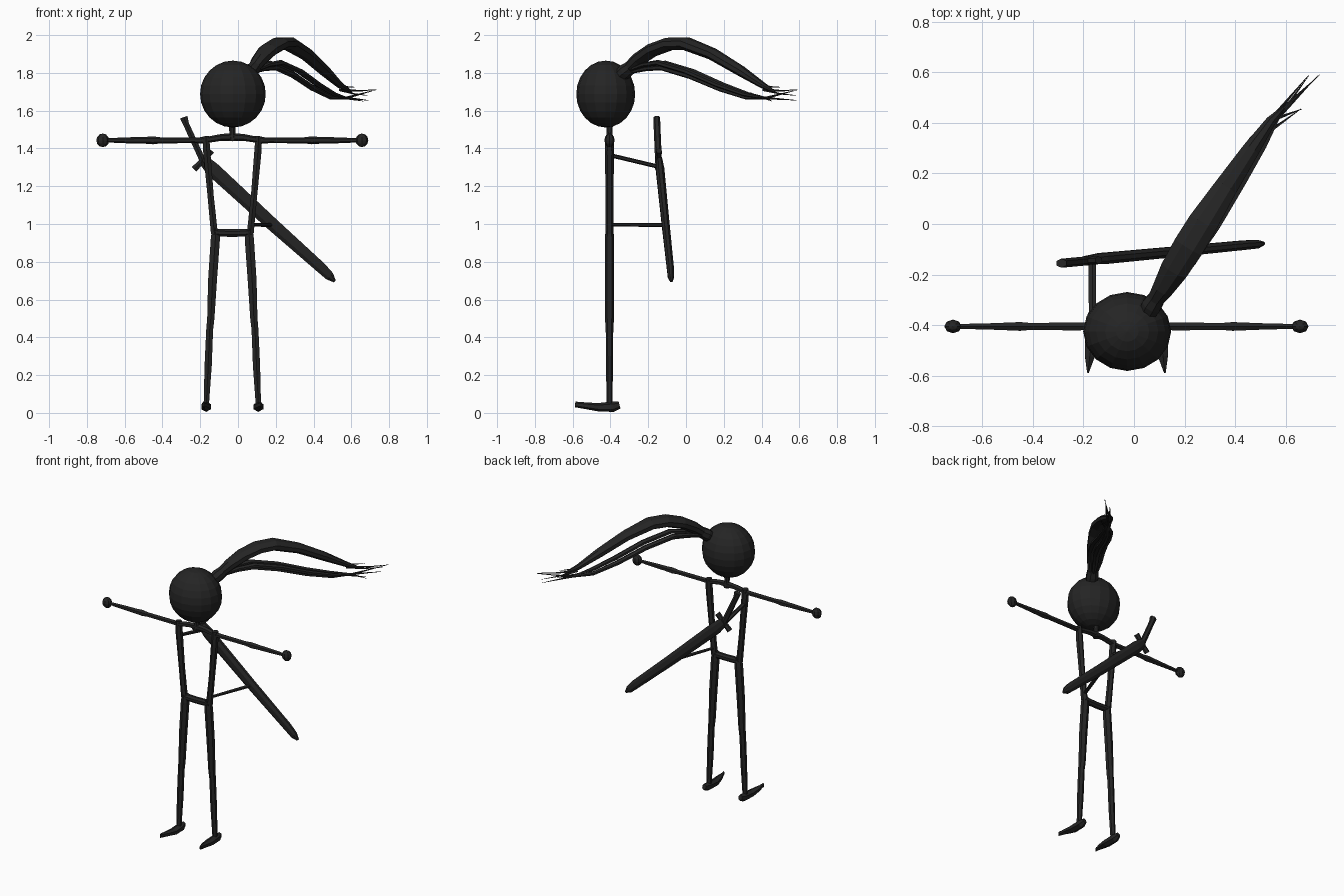
import bpy, bmesh, math
from mathutils import Vector, Matrix

CX, CY = -0.03, -0.405          # body axis

black = bpy.data.materials.new("charcoal black")
black.diffuse_color = (0.018, 0.018, 0.018, 1)


def finish(name, bm):
    bmesh.ops.recalc_face_normals(bm, faces=bm.faces)
    mesh = bpy.data.meshes.new(name)
    bm.to_mesh(mesh)
    bm.free()
    mesh.materials.append(black)
    ob = bpy.data.objects.new(name, mesh)
    bpy.context.collection.objects.link(ob)
    return ob


def tube(name, path, sides=6, up=(0, 0, 1)):
    """Loft of elliptical rings; path items are (x, y, z, half_width, half_height)."""
    bm = bmesh.new()
    pts = [Vector(p[:3]) for p in path]
    rings = []
    for i, p in enumerate(path):
        t = (pts[min(i + 1, len(pts) - 1)] - pts[max(i - 1, 0)]).normalized()
        side = t.cross(Vector(up)).normalized()
        top = side.cross(t)
        ring = []
        for k in range(sides):
            a = 2 * math.pi * (k + 0.5) / sides
            ring.append(bm.verts.new(pts[i] + side * p[3] * math.cos(a) + top * p[4] * math.sin(a)))
        rings.append(ring)
    for a, b in zip(rings, rings[1:]):
        for k in range(sides):
            n = (k + 1) % sides
            bm.faces.new((a[k], a[n], b[n], b[k]))
    bm.faces.new(rings[0])
    bm.faces.new(rings[-1])
    return finish(name, bm)


def ball(name, centre, radii, seg, rings):
    bm = bmesh.new()
    bmesh.ops.create_uvsphere(bm, u_segments=seg, v_segments=rings, radius=1,
                              matrix=Matrix.Translation(centre) @ Matrix.Diagonal((*radii, 1)))
    return finish(name, bm)


# Head and neck
ball("head", (CX + 0.003, -0.425, 1.688), (0.174, 0.156, 0.177), 16, 12)
tube("neck", [(CX, CY, 1.44, .022, .022), (CX, CY, 1.48, .017, .017), (CX, CY, 1.54, .02, .02)], 8, (0, 1, 0))

# Paired limbs
for s, side in ((-1, "left"), (1, "right")):
    def limb(name, pts, up):
        tube(side + "_" + name, [(CX + s * x, CY + y, z, a, b) for x, y, z, a, b in pts], 6, up)

    limb("collarbone", [(0, 0, 1.46, .02, .022), (.06, 0, 1.458, .018, .018),
                        (.15, 0, 1.443, .02, .016)], (0, 0, 1))
    limb("arm", [(.13, 0, 1.443, .016, .018), (.2, 0, 1.443, .018, .015), (.38, 0, 1.443, .016, .016),
                 (.42, 0, 1.443, .02, .021), (.46, 0, 1.443, .018, .018), (.55, 0, 1.443, .014, .016),
                 (.67, 0, 1.443, .011, .011)], (0, 0, 1))
    ball(side + "_hand", (CX + s * .686, CY, 1.443), (.034, .027, .036), 8, 6)
    limb("torso_side", [(.14, 0, 1.465, .02, .022), (.135, 0, 1.38, .022, .024), (.115, 0, 1.15, .019, .021),
                        (.095, 0, .95, .021, .022)], (0, 1, 0))
    limb("leg", [(.088, 0, .975, .022, .02), (.09, 0, .92, .028, .025), (.105, 0, .7, .027, .024),
                 (.114, 0, .5, .022, .024), (.12, 0, .44, .021, .02), (.128, 0, .25, .022, .018),
                 (.138, 0, .04, .016, .016)], (0, 1, 0))
    limb("foot", [(.138, .053, .042, .015, .019), (.138, .02, .033, .027, .028),
                  (.138, -.06, .03, .03, .022), (.145, -.12, .037, .022, .018),
                  (.152, -.182, .045, .004, .015)], (0, 0, 1))

# Hip bar
tube("hips", [(CX - .1, CY, .955, .022, .022), (CX, CY, .952, .021, .022), (CX + .1, CY, .955, .022, .022)], 8)

# Sword on the back
front = (0, 1, 0)
tube("sword_blade", [(-.19, -.142, 1.345, .03, .016), (-.13, -.137, 1.285, .042, .024),
                     (.18, -.108, 1.0, .037, .022), (.44, -.083, .768, .031, .02),
                     (.485, -.08, .724, .026, .018), (.512, -.077, .697, .008, .008)], 8, front)
tube("sword_handle", [(-.287, -.155, 1.565, .024, .018), (-.275, -.154, 1.53, .018, .018),
                      (-.18, -.145, 1.32, .019, .018)], 6, front)
tube("sword_guard", [(-.232, -.148, 1.29, .02, .016), (-.186, -.146, 1.338, .015, .015),
                     (-.14, -.143, 1.388, .02, .016)], 6, front)
tube("upper_strut", [(-.165, CY, 1.365, .015, .011), (-.165, -.14, 1.302, .018, .011)], 6)
tube("lower_strut", [(.065, CY, .996, .011, .009), (.175, -.108, .995, .014, .011)], 6)

# Ponytail: tie, main lock and loose strands
tube("hair_tie", [(.055, -.35, 1.785, .036, .036), (.07, -.322, 1.808, .042, .04),
                  (.09, -.292, 1.83, .036, .036)], 8)
tube("ponytail", [(.075, -.315, 1.815, .03, .03), (.115, -.255, 1.87, .045, .036),
                  (.16, -.18, 1.92, .06, .036), (.215, -.09, 1.953, .066, .036),
                  (.27, 0, 1.955, .064, .036), (.36, .14, 1.9, .05, .032), (.46, .29, 1.81, .037, .028),
                  (.54, .405, 1.735, .022, .017), (.6, .47, 1.7, .006, .006)], 8)
strands = [(-.035, 0, (.73, .59, 1.71)), (0, -.022, (.69, .585, 1.655)), (.032, .004, (.665, .455, 1.65))]
for i, (off, drop, tip) in enumerate(strands):
    mid = [(.08, -.3, 1.81, .4), (.14, -.21, 1.84, .8), (.2, -.13, 1.85, 1), (.3, .02, 1.805, 1),
           (.4, .18, 1.735, .9), (.49, .32, 1.685, .7)]
    path = []
    for x, y, z, k in mid:
        path.append((x + off * k * .83, y - off * k * .55, z + drop * k, .02 * k + .003, .012 * k + .003))
    path.append((.57, .42, 1.667, .008, .007))
    tube("loose_strand_%d" % (i + 1), path + [(*tip, .001, .001)], 6)

# Fine wisps at the hair ends
for i, (a, b) in enumerate([((.52, .39, 1.74), (.62, .5, 1.725)), ((.56, .43, 1.71), (.735, .59, 1.712)),
                            ((.54, .41, 1.71), (.69, .588, 1.68)), ((.5, .34, 1.69), (.66, .455, 1.66))]):
    m = (Vector(a) * .5 + Vector(b) * .5) - Vector((0, 0, .006))
    tube("wisp_%d" % (i + 1), [(*a, .009, .007), (*m, .005, .004), (*b, .001, .001)], 5)
